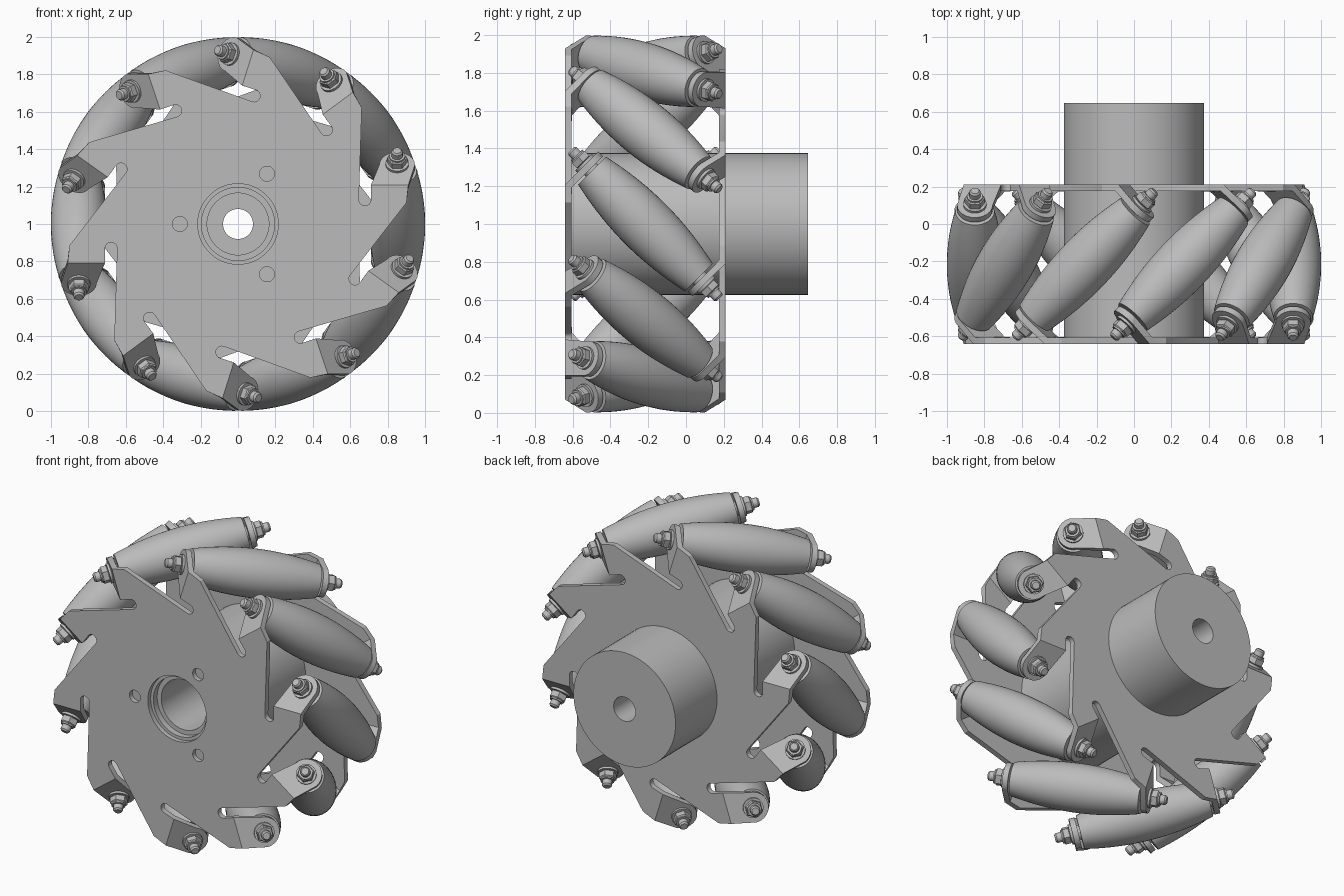
import bpy, bmesh
from math import sin, cos, pi, sqrt, radians
from mathutils import Matrix, Vector

if "Cube" in bpy.data.objects:
    bpy.data.objects.remove(bpy.data.objects["Cube"])

COUNT = 10                 # rollers around the wheel
STEP = 2 * pi / COUNT
AXIS_R = 0.85              # distance from wheel axis to roller axis
TAB_S = 0.43               # tab position along the roller axis
PLATE_Y = 0.4075           # plate mid-plane distance from wheel middle
THICK = 0.035
FOLD = sqrt(2) * TAB_S - PLATE_Y
WHEEL = Matrix.Translation((0, -0.215, 1))

grey = bpy.data.materials.new("light_grey_metal")
grey.use_nodes = True
grey.diffuse_color = (0.5, 0.5, 0.5, 1)
grey.node_tree.nodes["Principled BSDF"].inputs["Base Color"].default_value = (0.5, 0.5, 0.5, 1)


def finish(bm, name):
    """Turn a bmesh into a smooth-by-angle mesh."""
    bmesh.ops.recalc_face_normals(bm, faces=bm.faces)
    mesh = bpy.data.meshes.new(name)
    bm.to_mesh(mesh)
    bm.free()
    mesh.materials.append(grey)
    smooth(mesh)
    return mesh


def smooth(mesh):
    for p in mesh.polygons:
        p.use_smooth = True
    mesh.set_sharp_from_angle(angle=radians(30))


def place(name, mesh, matrix):
    ob = bpy.data.objects.new(name, mesh)
    bpy.context.scene.collection.objects.link(ob)
    ob.matrix_world = matrix
    return ob


def lathe(name, profile, sides, loop=False):
    """Revolve (radius, height) points about z; cap the ends unless looped."""
    bm = bmesh.new()
    rings = [[bm.verts.new((r * cos(2 * pi * i / sides), r * sin(2 * pi * i / sides), h))
              for i in range(sides)] for r, h in profile]
    pairs = list(zip(rings, rings[1:]))
    if loop:
        pairs.append((rings[-1], rings[0]))
    else:
        bm.faces.new(rings[0])
        bm.faces.new(rings[-1])
    for a, b in pairs:
        for i in range(sides):
            j = (i + 1) % sides
            bm.faces.new((a[i], a[j], b[j], b[i]))
    return finish(bm, name)


def spin(k):
    return Matrix.Rotation(-k * STEP, 4, 'Y')


def plate_mesh():
    """Flat plate with relief slots and tabs bent square to the rollers."""
    bm = bmesh.new()
    outline = []
    for k in range(COUNT):
        turn = spin(k)

        def flat(x, z):
            return bm.verts.new(turn @ Vector((x, -PLATE_Y, z)))

        corner, outer, inner = flat(0.90, 0.114), flat(0.91, FOLD), flat(0.71, FOLD)
        # rounded slot end
        slot = [flat(0.678 + 0.0325 * cos(a * pi / 8), 0.13 - 0.0325 * sin(a * pi / 8))
                for a in range(9)]
        outline += [corner, outer, inner] + slot
        # bent tab with rounded tip
        reach = (PLATE_Y - TAB_S / sqrt(2)) * sqrt(2)
        tip = []
        for a in range(13):
            x = AXIS_R + 0.095 * cos(a * pi / 12)
            t = (reach + 0.095 * sin(a * pi / 12)) / sqrt(2)
            tip.append(bm.verts.new(turn @ Vector((x, t - PLATE_Y, FOLD + t))))
        bm.faces.new([inner, outer] + tip)
    bm.faces.new(outline)
    return finish(bm, "plate")


def make_plate(name, matrix, holes):
    """Thicken a plate and bore (x, z, radius) holes through it."""
    ob = place(name, plate_mesh(), matrix)
    bm = bmesh.new()
    for x, z, r in holes:
        m = Matrix.Translation((x, -PLATE_Y, z)) @ Matrix.Rotation(pi / 2, 4, 'X')
        bmesh.ops.create_cone(bm, cap_ends=True, segments=48, radius1=r, radius2=r,
                              depth=0.2, matrix=m)
    cutter = place("bore_cutter", finish(bm, "bore_cutter"), matrix)
    cutter.hide_render = True
    solid = ob.modifiers.new("thickness", 'SOLIDIFY')
    solid.thickness, solid.offset, solid.use_even_offset = THICK, 0, True
    bore = ob.modifiers.new("bores", 'BOOLEAN')
    bore.operation, bore.object = 'DIFFERENCE', cutter
    bpy.context.view_layer.update()
    dg = bpy.context.evaluated_depsgraph_get()
    mesh = bpy.data.meshes.new_from_object(ob.evaluated_get(dg))
    ob.modifiers.clear()
    ob.data = mesh
    smooth(mesh)
    bpy.data.objects.remove(cutter)


# Side plates: the back one is the front one turned over
bolt_holes = [(0.31 * cos(a), 0.31 * sin(a), 0.04) for a in (pi / 3, pi, -pi / 3)]
make_plate("front_plate", WHEEL, [(0, 0, 0.215)] + bolt_holes)
make_plate("back_plate", WHEEL @ Matrix.Rotation(pi, 4, 'X'), [(0, 0, 0.3)])

# Hub with stepped front bore and small shaft hole
hub = lathe("hub", [(0.375, -0.61), (0.375, 0.645), (0.08, 0.645), (0.08, 0.3),
                    (0.165, 0.3), (0.165, -0.57), (0.195, -0.57), (0.195, -0.61)], 64, True)
place("hub", hub, Matrix.Translation((0, 0, 1)) @ Matrix.Rotation(-pi / 2, 4, 'X'))

# Barrel roller whose surface follows the wheel's outer cylinder
lengths = [-0.4 + 0.8 * i / 16 for i in range(17)]
roller = lathe("roller", [(1 - sqrt(AXIS_R ** 2 + s * s / 2), s) for s in lengths], 40)

# Axle bolt with washers and spacers, mirrored end to end
half = [(0.022, 0.555), (0.03, 0.545), (0.03, 0.515), (0.042, 0.515), (0.042, 0.505),
        (0.03, 0.505), (0.03, 0.462), (0.062, 0.462), (0.062, 0.44), (0.045, 0.44), (0.045, 0.38)]
axle = lathe("axle_bolt", [(r, -s) for r, s in half] + half[::-1], 20)
nut = lathe("nut", [(0.046, 0.46), (0.054, 0.466), (0.054, 0.5), (0.046, 0.507)], 6)

for k in range(COUNT):
    tilt = (WHEEL @ spin(k) @ Matrix.Translation((AXIS_R, 0, 0))
            @ Matrix.Rotation(pi / 4, 4, 'X'))
    place(f"roller_{k + 1}", roller, tilt)
    place(f"axle_bolt_{k + 1}", axle, tilt)
    place(f"front_nut_{k + 1}", nut, tilt)
    place(f"back_nut_{k + 1}", nut, tilt @ Matrix.Rotation(pi, 4, 'X'))
